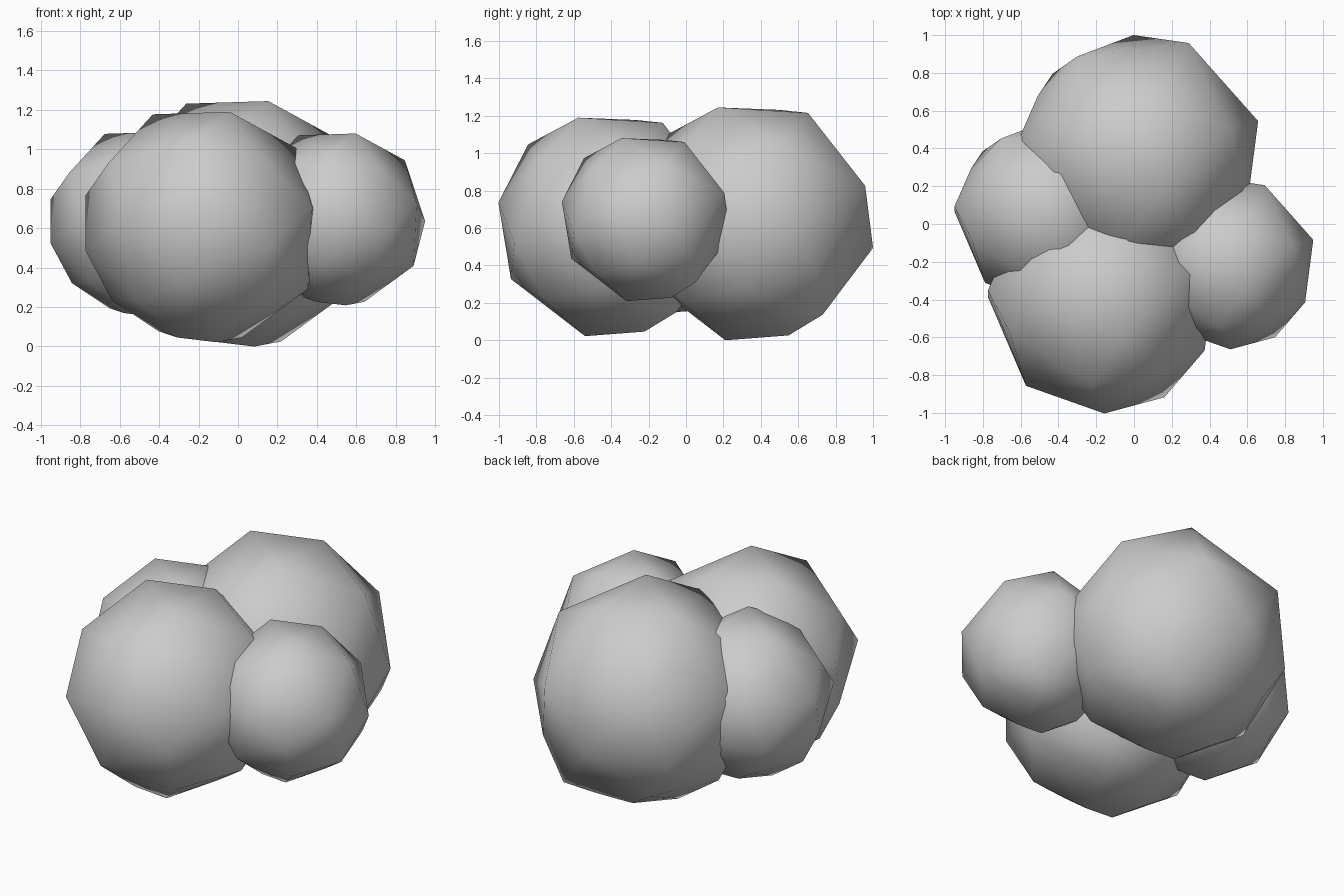
import bpy, bmesh
from mathutils import Vector

# Corner directions of one coarse, slightly irregular ball (unit radius)
CORNERS = [
    # crown
    (.19, -.31, .945), (.15, .43, .9), (-.45, .19, .925),
    # upper band
    (-.12, -.75, .71), (.45, -.66, .57), (.74, .2, .645), (.4, .9, .3),
    (-.51, .79, .36), (-.68, .36, .57), (-.82, -.31, .52),
    # waist
    (0, -1.01, .2), (.52, -.87, -.15), (.87, -.464, .17), (.965, .264, -.03),
    (-.05, .965, -.21), (-.83, .47, .05), (-.71, .65, -.28),
    (-1.01, .06, .25), (-1.01, 0, -.21), (-.68, -.77, .05),
    # lower band
    (-.2, -.9, -.47), (.42, -.6, -.66), (.836, -.14, -.53), (.7, .5, -.4),
    (.45, .55, -.76), (-.5, .6, -.62), (-.79, 0, -.62), (-.58, -.45, -.62),
    # underside
    (.08, -.25, -.97), (.29, .27, -.93), (-.12, .33, -.89), (-.4, .05, -.88),
    (-.25, -.28, -.93),
]


def lump(name, centre, radius):
    """Convex low-poly ball with smooth shading."""
    bm = bmesh.new()
    for c in CORNERS:
        bm.verts.new(Vector(c) * radius)
    bmesh.ops.convex_hull(bm, input=bm.verts[:])
    bmesh.ops.recalc_face_normals(bm, faces=bm.faces[:])
    for f in bm.faces:
        f.smooth = True
    mesh = bpy.data.meshes.new(name)
    bm.to_mesh(mesh)
    bm.free()
    obj = bpy.data.objects.new(name, mesh)
    obj.location = centre
    bpy.context.collection.objects.link(obj)


# Four overlapping lumps
lump("back_lump", (.03, .373, .63), .65)
lump("front_lump", (-.157, -.387, .613), .61)
lump("right_lump", (.51, -.204, .65), .455)
lump("left_lump", (-.455, .065, .625), .49)
